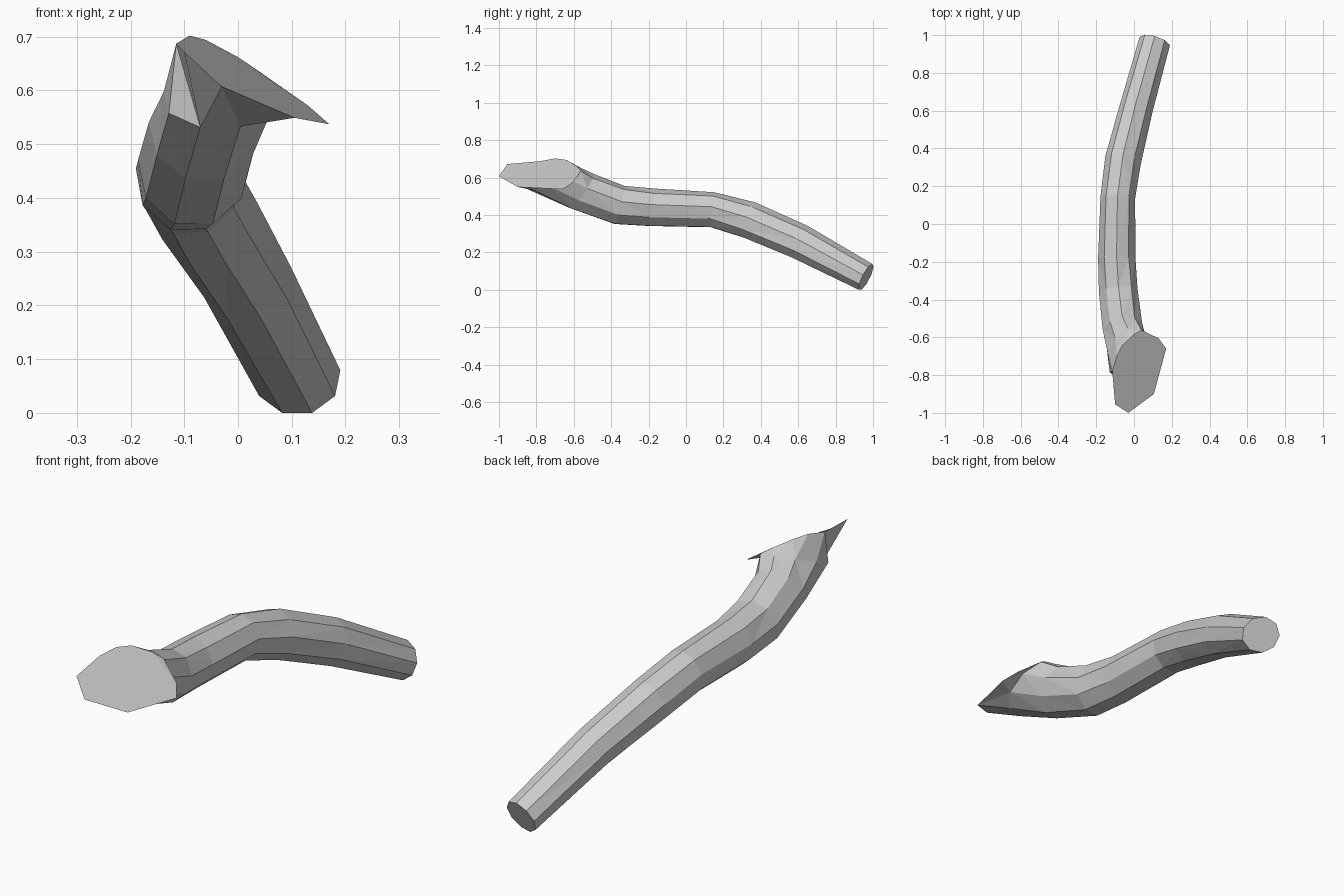
import bpy, bmesh, math, random
from mathutils import Vector

random.seed(4)
SIDES = 9

if "Cube" in bpy.data.objects:
    bpy.data.objects.remove(bpy.data.objects["Cube"])

# Single grey material
grey = bpy.data.materials.new("plain_grey")
grey.use_nodes = True
colour = (0.6, 0.6, 0.6, 1)
grey.diffuse_color = colour
grey.node_tree.nodes["Principled BSDF"].inputs["Base Color"].default_value = colour

# Cross-sections: left x, right x, top (y, z), bottom (y, z)
sections = [
    (0.03, 0.19, (0.995, 0.14), (0.93, 0.0)),
    (-0.075, 0.10, (0.65, 0.345), (0.57, 0.175)),
    (-0.15, 0.035, (0.37, 0.47), (0.30, 0.28)),
    (-0.18, 0.005, (0.15, 0.525), (0.13, 0.335)),
    (-0.19, 0.005, (-0.17, 0.54), (-0.2, 0.34)),
    (-0.185, 0.02, (-0.33, 0.56), (-0.38, 0.35)),
    (-0.165, 0.04, (-0.49, 0.62), (-0.62, 0.435)),
    (-0.14, 0.075, (-0.55, 0.65), (-0.83, 0.532)),
]

# Outline of the slanted cut, starting at its right corner
cut_outline = [
    (0.17, -0.66, 0.54), (0.13, -0.605, 0.575), (0, -0.585, 0.665),
    (-0.06, -0.64, 0.697), (-0.09, -0.70, 0.705), (-0.115, -0.78, 0.69),
    (-0.10, -0.955, 0.675), (-0.03, -1.0, 0.61), (0.105, -0.90, 0.552),
]


def make_ring(index):
    """Place one ring of points square to the bend of the branch."""
    left, right, top, bottom = sections[index]
    centre = Vector(((left + right) / 2, (top[0] + bottom[0]) / 2, (top[1] + bottom[1]) / 2))
    up = Vector((0, top[0] - bottom[0], top[1] - bottom[1])) / 2
    a = sections[max(index - 1, 0)]
    b = sections[min(index + 1, len(sections) - 1)]
    slope = (a[0] + a[1] - b[0] - b[1]) / (a[2][0] + a[3][0] - b[2][0] - b[3][0])
    side = Vector(((right - left) / 2, -slope * (right - left) / 2, 0))
    points = []
    for k in range(SIDES):
        angle = math.radians(10) + math.tau * k / SIDES
        size = 1.02 + random.uniform(-0.04, 0.03) * (index > 0)
        points.append(centre + (side * math.cos(angle) + up * math.sin(angle)) * size)
    return points


# Branch: rings joined by bent facets, with a flat end and a slanted cut
bm = bmesh.new()
rings = [make_ring(i) for i in range(len(sections))] + [cut_outline]
rings = [[bm.verts.new(p) for p in ring] for ring in rings]
for near, far in zip(rings, rings[1:]):
    for k in range(SIDES):
        n = (k + 1) % SIDES
        bm.faces.new((near[k], near[n], far[n], far[k]))
bmesh.ops.triangulate(bm, faces=bm.faces[:], quad_method='SHORT_EDGE')
bm.faces.new(rings[0])
bm.faces.new(rings[-1])
bmesh.ops.recalc_face_normals(bm, faces=bm.faces[:])

lowest = min(v.co.z for v in bm.verts)
for v in bm.verts:
    v.co.z -= lowest

mesh = bpy.data.meshes.new("bent_branch")
bm.to_mesh(mesh)
bm.free()
mesh.materials.append(grey)
branch = bpy.data.objects.new("bent_branch", mesh)
bpy.context.collection.objects.link(branch)
